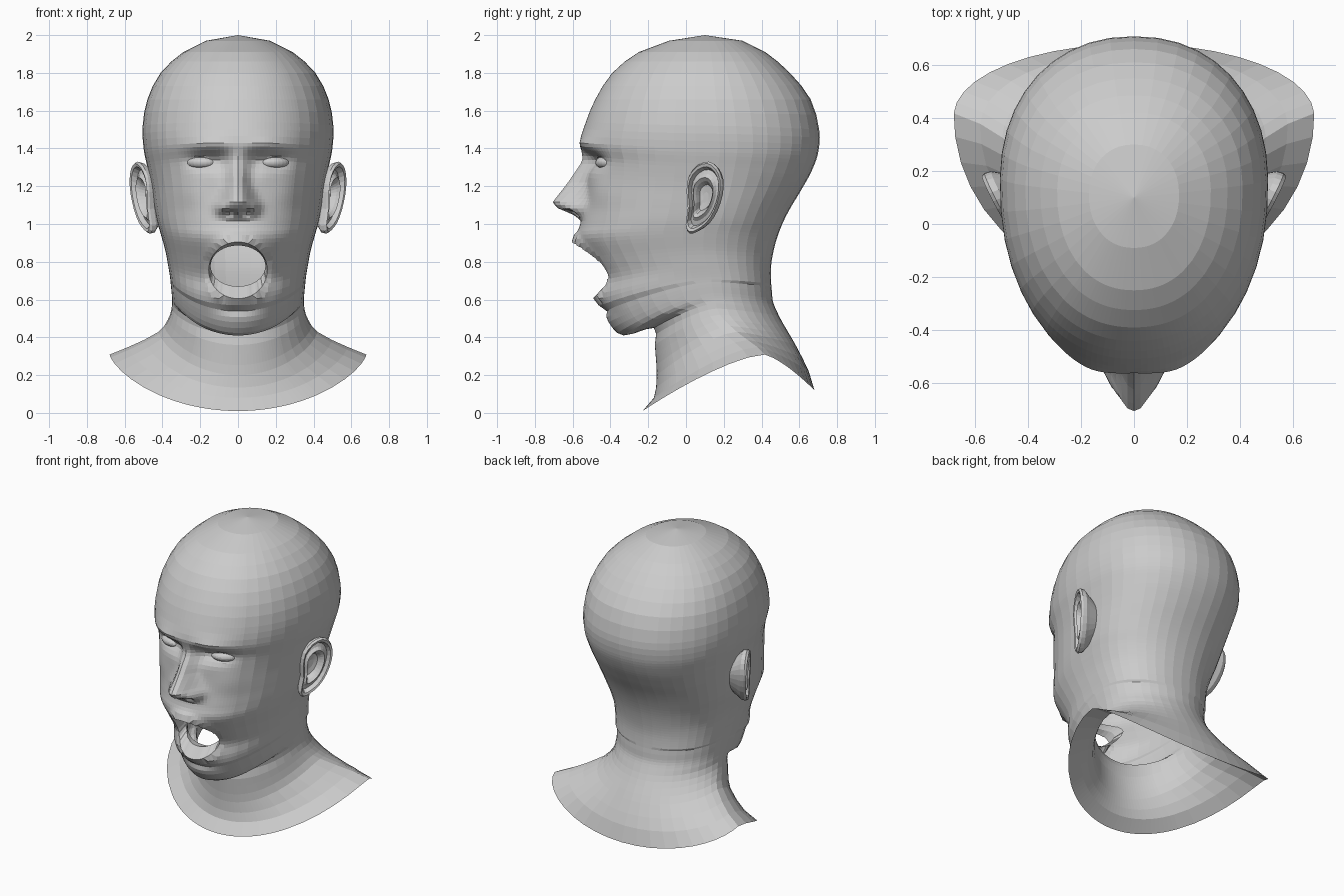
import bpy, bmesh
from math import sin, cos, pi, exp, hypot, atan2
from mathutils import Vector, Matrix

cube = bpy.data.objects.get("Cube")
if cube:
    bpy.data.objects.remove(cube)

skin = bpy.data.materials.new("pale grey")
skin.use_nodes = True
skin.diffuse_color = (0.6, 0.6, 0.6, 1)
skin.node_tree.nodes["Principled BSDF"].inputs["Base Color"].default_value = skin.diffuse_color

# Key rings: front y, front z, side x, side y, side z, back y, back z, rings to the next key
CRANIUM = [
    (-.09, 1.97, .17, .11, 1.97, .30, 1.97, 1),
    (-.25, 1.91, .29, .12, 1.91, .42, 1.91, 2),
    (-.39, 1.80, .41, .13, 1.80, .55, 1.80, 2),
    (-.48, 1.66, .48, .14, 1.66, .66, 1.66, 2),
    (-.53, 1.54, .505, .15, 1.52, .705, 1.50, 3),
]
FACE = [
    (-.56, 1.43, .50, .16, 1.40, .70, 1.38, 5),
    (-.535, 1.34, .48, .15, 1.30, .665, 1.28, 5),
    (-.53, 1.22, .46, .14, 1.20, .61, 1.18, 7),
    (-.54, 1.10, .445, .12, 1.10, .55, 1.08, 6),
    (-.56, 1.00, .43, .10, 1.02, .51, 1.00, 4),
    (-.57, .92, .41, .08, .95, .48, .92, 5),
    (-.50, .80, .385, .08, .86, .46, .84, 4),
    (-.45, .70, .37, .10, .78, .45, .77, 4),
    (-.46, .60, .36, .12, .72, .45, .70, 4),
    (-.41, .48, .355, .13, .67, .455, .64, 3),
]
NECK = [
    (-.33, .41, .35, .14, .62, .46, .59, 3),
    (-.17, .45, .35, .15, .58, .48, .54, 2),
    (-.165, .36, .36, .17, .52, .51, .48, 3),
    (-.155, .20, .42, .26, .43, .58, .36, 2),
    (-.17, .08, .58, .37, .35, .65, .22, 1),
    (-.23, .01, .68, .41, .31, .68, .12, 1),
]
MOUTH = (0.155, 0.15, 0.755)      # outer lip: half width, half height, centre z
INNER = (0.145, 0.108, 0.778)


def spline(a, b, c, d, t):
    return b + t * (c - a + t * (2 * a - 5 * b + 4 * c - d + t * (3 * b - 3 * c + d - a))) / 2


def blend(table, z):
    """Piecewise linear lookup in a table sorted by falling z."""
    if z >= table[0][0]:
        return table[0][1]
    for (z0, v0), (z1, v1) in zip(table, table[1:]):
        if z >= z1:
            return v0 + (v1 - v0) * (z0 - z) / (z0 - z1)
    return table[-1][1]


def bump(x, z, cx, cz, rx, rz):
    return exp(-((x - cx) / rx) ** 2 - ((z - cz) / rz) ** 2)


def mouth_radius(x, z):
    return hypot(x / MOUTH[0], (z - MOUTH[2]) / MOUTH[1])


NOSE_HEIGHT = [(1.40, 0), (1.33, .02), (1.22, .095), (1.15, .145),
               (1.115, .168), (1.085, .14), (1.05, .05), (1.02, 0)]
NOSE_WIDTH = [(1.38, .035), (1.22, .05), (1.1, .085), (1.05, .09)]


def features(x, z):
    """Forward (negative) or backward offset of the face surface."""
    x = abs(x)
    d = -blend(NOSE_HEIGHT, z) * exp(-(x / blend(NOSE_WIDTH, z)) ** 2.4)
    d -= 0.03 * bump(x, z, .085, 1.085, .03, .03)      # nostril wing
    d += 0.05 * bump(x, z, .042, 1.06, .022, .014)     # nostril
    d -= 0.018 * bump(x, z, .17, 1.425, .12, .035)     # brow ridge
    d += 0.05 * bump(x, z, .17, 1.335, .10, .045)      # eye socket
    d += 0.02 * bump(x, z, .09, 1.33, .04, .06)        # inner eye corner
    d -= 0.015 * bump(x, z, .27, 1.17, .09, .09)       # cheekbone
    r = mouth_radius(x, z)
    vertical = abs(z - MOUTH[2]) / MOUTH[1] / max(r, .01)
    d -= 0.035 * exp(-((r - 1.1) / .2) ** 2) * vertical ** 2   # lips
    d += 0.025 * bump(x, z, 0, .545, .12, .03)         # crease above the chin
    return d


def finish(bm, name):
    bmesh.ops.recalc_face_normals(bm, faces=bm.faces)
    mesh = bpy.data.meshes.new(name)
    bm.to_mesh(mesh)
    bm.free()
    mesh.materials.append(skin)
    obj = bpy.data.objects.new(name, mesh)
    bpy.context.collection.objects.link(obj)
    return obj


def bridge(bm, a, b):
    n = len(a)
    for i in range(n):
        bm.faces.new((a[i], a[(i + 1) % n], b[(i + 1) % n], b[i]))


# Head and neck: one lofted shell, open at the bottom
keys = CRANIUM + FACE + NECK
rings = []
for i in range(len(keys) - 1):
    four = [keys[max(i - 1, 0)], keys[i], keys[i + 1], keys[min(i + 2, len(keys) - 1)]]
    for s in range(keys[i][7]):
        rings.append([spline(*v, s / keys[i][7]) for v in zip(*four)])
rings.append(keys[-1])

# Columns are close together over the face and wide over the back
half = [.042 * i for i in range(17)]
half += [half[-1] + (pi - half[-1]) * i / 16 for i in range(1, 17)]
angles = half + [-a for a in half[-2:0:-1]]


def ring_point(ring, a):
    fy, fz, sx, sy, sz, by, bz = ring[:7]
    c, s = cos(a), sin(a)
    square = 0.92 if fz > 0.55 else 1
    side = abs(s) ** square * (1 if s > 0 else -1)
    ey, ez = (fy, fz) if c > 0 else (by, bz)
    w = abs(c) ** square
    p = Vector((sx * side, sy + (ey - sy) * w, sz + (ez - sz) * abs(c) ** 1.4))
    if c > 0 and 0.5 < p.z < 1.6:
        p.y += features(p.x, p.z)
    return p


bm = bmesh.new()
loops = [[bm.verts.new(ring_point(r, a)) for a in angles] for r in rings]
for upper, lower in zip(loops, loops[1:]):
    bridge(bm, upper, lower)
crown = bm.verts.new((0, 0.1, 2.0))
for i in range(len(angles)):
    bm.faces.new((crown, loops[0][i], loops[0][(i + 1) % len(angles)]))

# Mouth opening, snapped to an ellipse
hole = [v for v in bm.verts if v.co.y < -.25 and mouth_radius(v.co.x, v.co.z) < 1]
bmesh.ops.delete(bm, geom=hole, context="VERTS")
edges = [e for e in bm.edges if e.is_boundary and e.verts[0].co.z > .5]


def onto(v, ellipse, t):
    v.co.x, v.co.z = ellipse[0] * cos(t), ellipse[2] + ellipse[1] * sin(t)


for v in {v for e in edges for v in e.verts}:
    onto(v, MOUTH, atan2((v.co.z - MOUTH[2]) / MOUTH[1], v.co.x / MOUTH[0]))

# Inner lip and short mouth lining
for ellipse, depth in ((INNER, .06), ((.16, .12, .775), .06)):
    made = bmesh.ops.extrude_edge_only(bm, edges=edges)["geom"]
    edges = [g for g in made if isinstance(g, bmesh.types.BMEdge) and g.is_boundary]
    for v in {v for e in edges for v in e.verts}:
        t = atan2((v.co.z - MOUTH[2]) / MOUTH[1], v.co.x / MOUTH[0])
        onto(v, ellipse, t)
        v.co.y += depth
finish(bm, "head_and_neck")

# Ears: concentric loops of one outline, raised and sunk into rim and hollow
OUTLINE = [(.12, 1.33), (.165, 1.30), (.19, 1.24), (.188, 1.16), (.16, 1.07), (.115, 1.0),
           (.06, .96), (.02, .95), (.0, .99), (.012, 1.08), (.005, 1.17), (.015, 1.25), (.06, 1.31)]
EAR_LOOPS = [(.55, -.10), (.85, -.045), (.97, -.025), (1, 0), (.95, .014), (.86, .01),
             (.78, -.018), (.66, -.012), (.56, .004), (.46, -.012), (.36, -.04), (.15, -.045)]


def build_ear(sign, name):
    bm = bmesh.new()
    outward = Vector((.9, -.42, 0))
    count = len(OUTLINE)
    smooth = []
    for i in range(count):
        four = [OUTLINE[(i + k) % count] for k in (-1, 0, 1, 2)]
        smooth += [[spline(*v, t) for v in zip(*four)] for t in (0, .5)]
    loops = []
    for scale, lift in EAR_LOOPS:
        loop = []
        for y, z in smooth:
            y, z = .085 + (y - .085) * scale, 1.14 + (z - 1.14) * scale
            p = Vector((.455 + .5 * y + .06 * (z - 1), y, z)) + outward * lift
            loop.append(bm.verts.new((p.x * sign, p.y, p.z)))
        loops.append(loop)
    for a, b in zip(loops, loops[1:]):
        bridge(bm, a, b)
    bm.faces.new(loops[-1])
    finish(bm, name)


# Eyes: flattened balls, each with an almond lid edge
def build_eye(sign, side):
    place = Matrix.Translation((.195 * sign, -.425, 1.325)) @ Matrix.Rotation(.38 * sign, 4, "Z")
    bm = bmesh.new()
    ball = place @ Matrix.Diagonal((.08, .05, .034, 1))
    bmesh.ops.create_uvsphere(bm, u_segments=20, v_segments=12, radius=1, matrix=ball)
    finish(bm, side + "_eye")

    bm = bmesh.new()
    loops = []
    for i in range(24):
        t = i * pi / 12
        loop = []
        for k in range(6):
            r = 1 + .12 * cos(k * pi / 3)
            p = Vector((.08 * r * cos(t), .012 * sin(k * pi / 3) - .028 * (1 - cos(t) ** 2),
                        .036 * r * sin(t)))
            loop.append(bm.verts.new(place @ p))
        loops.append(loop)
    for a, b in zip(loops, loops[1:] + loops[:1]):
        bridge(bm, a, b)
    finish(bm, side + "_eyelid")


for sign, side in ((1, "left"), (-1, "right")):
    build_ear(sign, side + "_ear")
    build_eye(sign, side)
